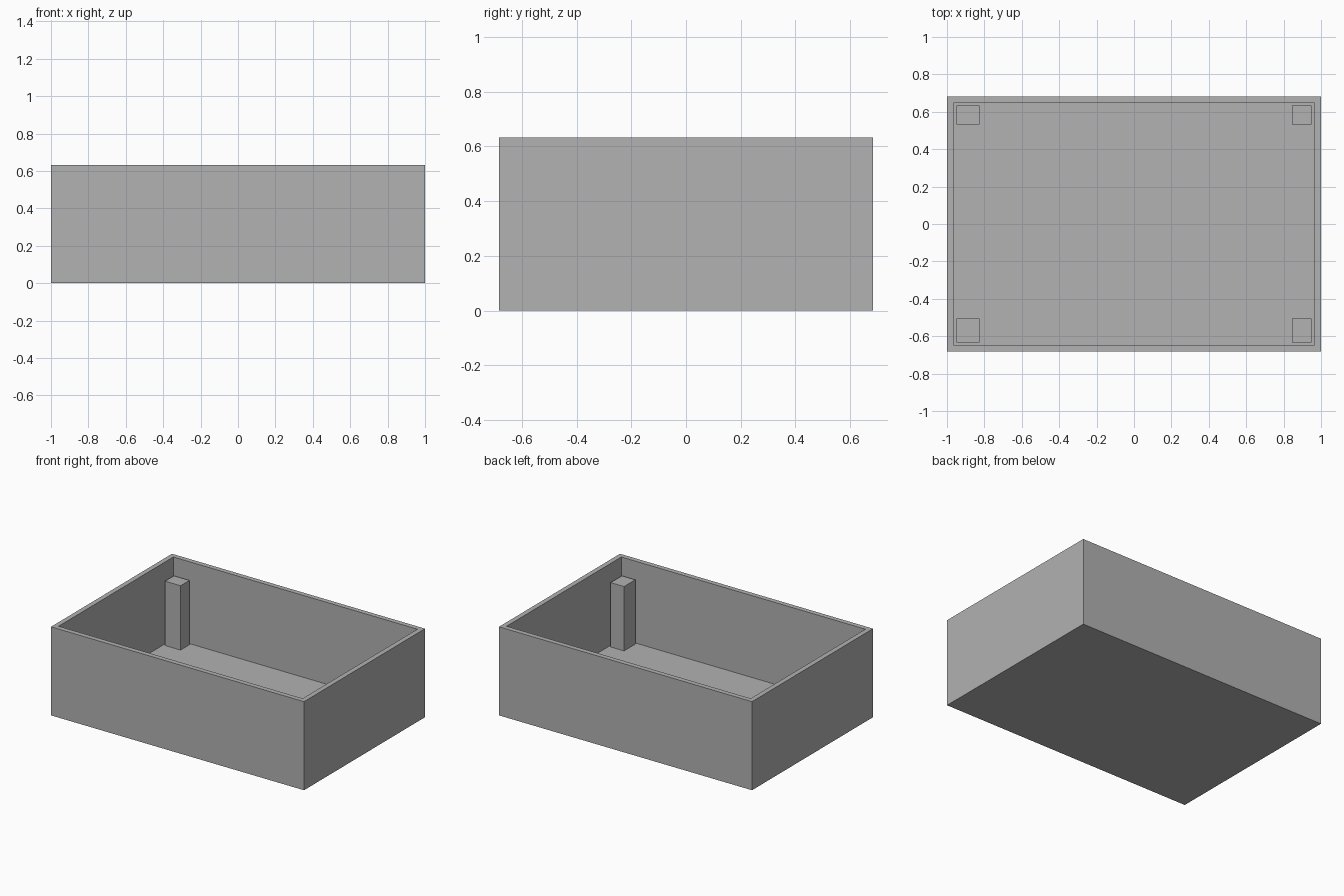
import bpy
import bmesh
from mathutils import Vector

cube = bpy.data.objects.get("Cube")
if cube:
    bpy.data.objects.remove(cube, do_unlink=True)

HALF_X, HALF_Y, HEIGHT = 1.0, 0.683, 0.633
WALL, FLOOR = 0.05, 0.048
POST_TOP = 0.508

grey = bpy.data.materials.new("plain grey")
grey.use_nodes = True
colour = (0.445, 0.445, 0.445, 1)
grey.diffuse_color = colour
grey.node_tree.nodes["Principled BSDF"].inputs["Base Color"].default_value = colour


def box_mesh(low, high):
    """A bmesh box between two opposite corners."""
    low, high = Vector(low), Vector(high)
    bm = bmesh.new()
    bmesh.ops.create_cube(bm, size=1)
    bmesh.ops.scale(bm, vec=high - low, verts=bm.verts)
    bmesh.ops.translate(bm, vec=(low + high) / 2, verts=bm.verts)
    return bm


def add_object(name, bm):
    bmesh.ops.recalc_face_normals(bm, faces=bm.faces)
    mesh = bpy.data.meshes.new(name)
    bm.to_mesh(mesh)
    bm.free()
    mesh.materials.append(grey)
    obj = bpy.data.objects.new(name, mesh)
    bpy.context.collection.objects.link(obj)


# Open tray: inset the top face for the rim, then sink it to the floor
tray = box_mesh((-HALF_X, -HALF_Y, 0), (HALF_X, HALF_Y, HEIGHT))
top = max(tray.faces, key=lambda f: f.calc_center_median().z)
bmesh.ops.inset_region(tray, faces=[top], thickness=WALL)
cavity = bmesh.ops.extrude_discrete_faces(tray, faces=[top])["faces"][0]
bmesh.ops.translate(tray, vec=(0, 0, FLOOR - HEIGHT), verts=cavity.verts)
add_object("tray", tray)

# Corner posts standing on the floor, flush with the inner walls
inner_x, inner_y = HALF_X - WALL, HALF_Y - WALL
for x_name, x_wall, x_inner in (("right", -inner_x, -0.827), ("left", inner_x, 0.844)):
    for y_name, y_wall, y_inner in (("front", -inner_y, -0.506), ("back", inner_y, 0.533)):
        low = (min(x_wall, x_inner), min(y_wall, y_inner), FLOOR)
        high = (max(x_wall, x_inner), max(y_wall, y_inner), POST_TOP)
        add_object(f"{y_name}_{x_name}_post", box_mesh(low, high))
